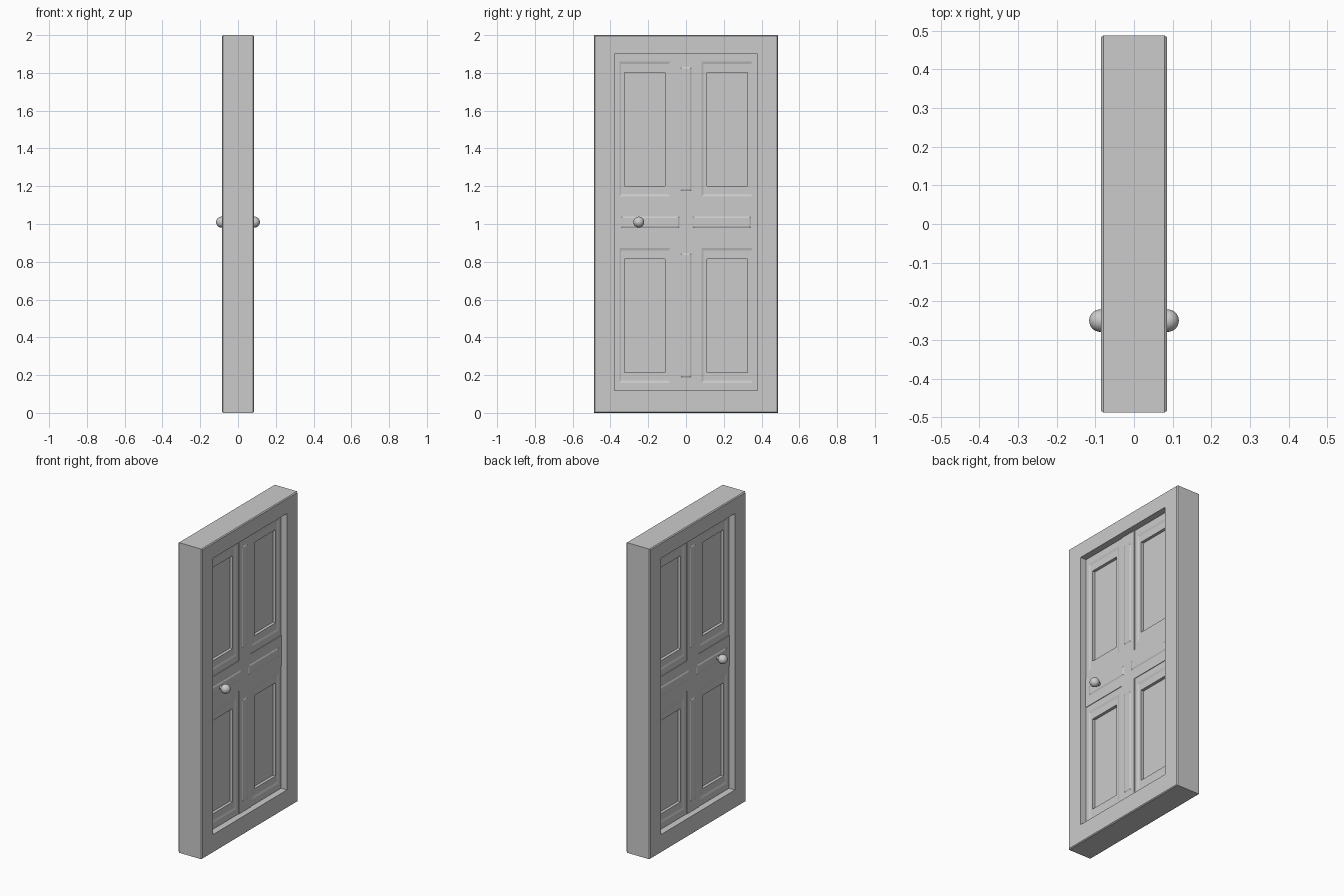
import bpy, bmesh
from math import radians

if "Cube" in bpy.data.objects:
    bpy.data.objects.remove(bpy.data.objects["Cube"])


def nested(name, profile, ring=False):
    """Loft rectangles (y0, y1, z0, z1, x), mirrored in x, into one solid."""
    rects = [(*r[:4], -r[4]) for r in reversed(profile)] + list(profile)
    bm = bmesh.new()
    loops = [[bm.verts.new((x, y, z)) for y, z in
              ((y0, z0), (y1, z0), (y1, z1), (y0, z1))]
             for y0, y1, z0, z1, x in rects]
    pairs = list(zip(loops, loops[1:]))
    if ring:
        pairs.append((loops[-1], loops[0]))
    else:
        bm.faces.new(loops[0])
        bm.faces.new(loops[-1])
    for a, b in pairs:
        for i in range(4):
            j = (i + 1) % 4
            bm.faces.new((a[i], a[j], b[j], b[i]))
    bmesh.ops.recalc_face_normals(bm, faces=bm.faces)
    mesh = bpy.data.meshes.new(name)
    bm.to_mesh(mesh)
    bm.free()
    obj = bpy.data.objects.new(name, mesh)
    bpy.context.collection.objects.link(obj)
    return obj


def inset(rect, dy, dz, x):
    y0, y1, z0, z1 = rect
    return (y0 + dy, y1 - dy, z0 + dz, z1 - dz, x)


# Surrounding frame with softened outer edges
outer = (-0.488, 0.488, 0, 2)
opening = (-0.378, 0.378, 0.118, 1.9)
nested("door_frame", [
    inset(outer, 0, 0, 0.079),
    inset(outer, 0.005, 0.005, 0.085),
    inset(opening, 0, 0, 0.085),
], ring=True)

# Four recessed panels with stepped mouldings
for side, (y0, y1) in (("left", (-0.378, -0.058)), ("right", (0.058, 0.378))):
    for level, (z0, z1) in (("lower", (0.118, 0.913)), ("upper", (1.105, 1.9))):
        cell = (y0, y1, z0, z1)
        nested(f"{level}_{side}_panel", [
            inset(cell, 0, 0, 0.043),
            inset(cell, 0.025, 0.04, 0.043),
            inset(cell, 0.034, 0.053, 0.039),
            inset(cell, 0.052, 0.097, 0.039),
            inset(cell, 0.052, 0.097, 0.02),
        ])


def raised_strip(name, rect, dy, dz):
    nested(name, [
        inset(rect, 0, 0, 0.047),
        inset(rect, dy, dz, 0.047),
        inset(rect, dy + 0.008, dz + 0.008, 0.051),
    ])


# Centre stiles and middle rails carrying raised strips
raised_strip("upper_centre_stile", (-0.058, 0.058, 1.105, 1.9), 0.03, 0.07)
raised_strip("lower_centre_stile", (-0.058, 0.058, 0.118, 0.913), 0.03, 0.07)
raised_strip("left_middle_rail", (-0.378, 0, 0.913, 1.105), 0.035, 0.065)
raised_strip("right_middle_rail", (0, 0.378, 0.913, 1.105), 0.035, 0.065)

# Round knobs and their stems on both faces
for side, s in (("back", -1), ("front", 1)):
    bpy.ops.mesh.primitive_uv_sphere_add(
        segments=24, ring_count=16, radius=0.029,
        location=(s * 0.087, -0.25, 1.01), rotation=(0, radians(90), 0))
    bpy.context.object.name = f"{side}_knob"
    bpy.ops.object.shade_smooth()
    bpy.ops.mesh.primitive_cylinder_add(
        vertices=16, radius=0.012, depth=0.04,
        location=(s * 0.06, -0.25, 1.01), rotation=(0, radians(90), 0))
    bpy.context.object.name = f"{side}_knob_stem"
    bpy.ops.object.shade_smooth_by_angle(angle=radians(30))
